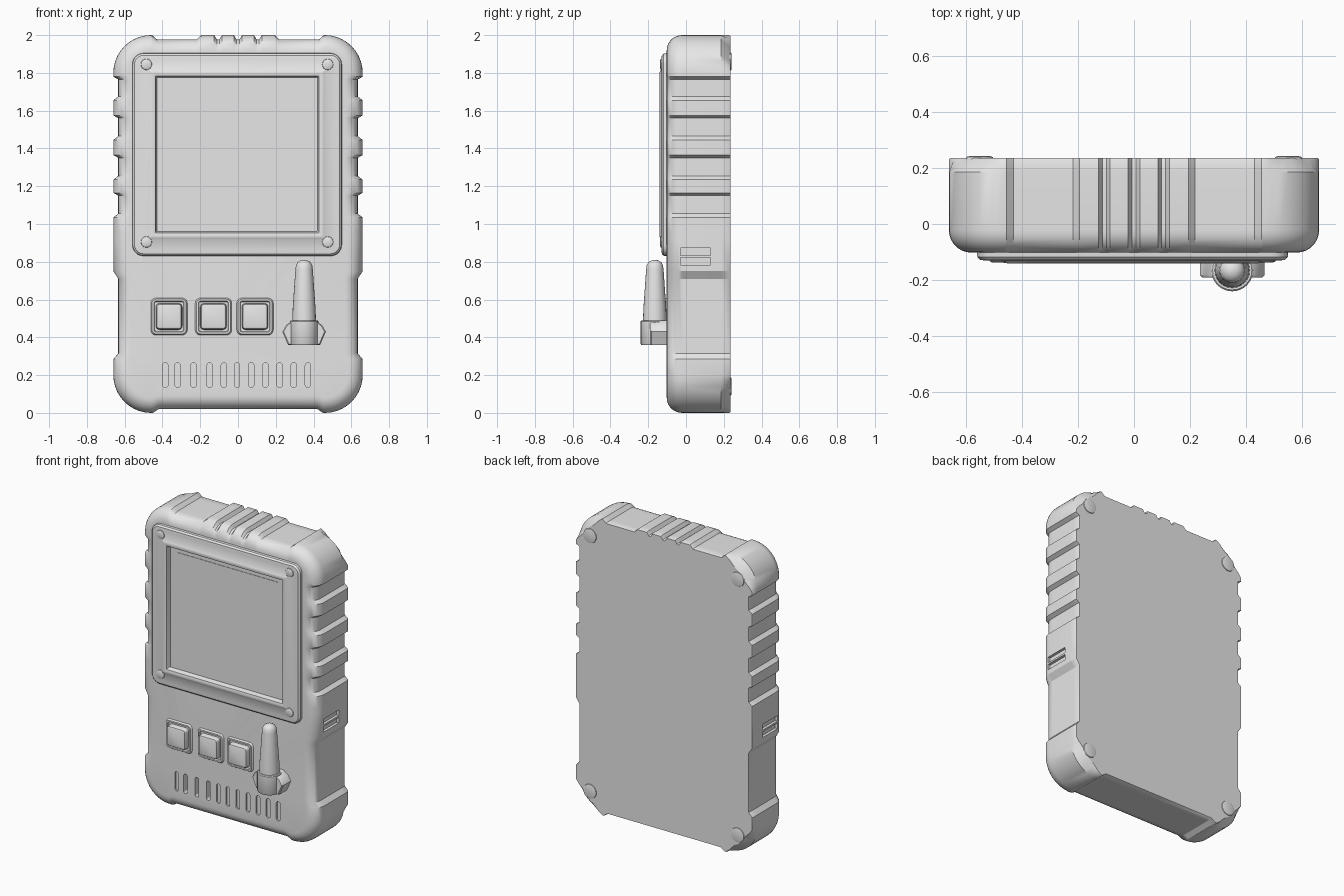
import bpy, bmesh, math
from mathutils import Vector

if "Cube" in bpy.data.objects:
    bpy.data.objects.remove(bpy.data.objects["Cube"])

grey = bpy.data.materials.new("matte grey")
grey.diffuse_color = (0.8, 0.8, 0.8, 1)
grey.use_nodes = True
grey.node_tree.nodes["Principled BSDF"].inputs["Base Color"].default_value = grey.diffuse_color


def make(name, bm, angle=35):
    bmesh.ops.recalc_face_normals(bm, faces=bm.faces)
    me = bpy.data.meshes.new(name)
    bm.to_mesh(me)
    bm.free()
    ob = bpy.data.objects.new(name, me)
    bpy.context.collection.objects.link(ob)
    me.materials.append(grey)
    bpy.ops.object.select_all(action='DESELECT')
    ob.select_set(True)
    bpy.context.view_layer.objects.active = ob
    if angle:
        bpy.ops.object.shade_smooth_by_angle(angle=math.radians(angle))
    return ob


def loft(bm, rings, start=True, end=True):
    """Skin a list of closed rings, optionally capping the two ends."""
    vs = [[bm.verts.new(p) for p in r] for r in rings]
    n = len(vs[0])
    for a, b in zip(vs, vs[1:]):
        for i in range(n):
            bm.faces.new((a[i], a[(i + 1) % n], b[(i + 1) % n], b[i]))
    if start:
        bm.faces.new(vs[0])
    if end:
        bm.faces.new(vs[-1])


def rrect(x0, x1, z0, z1, r, y, t=0.0, seg=5):
    """Rounded rectangle in the front plane, shrunk by t."""
    x0, x1, z0, z1, r = x0 + t, x1 - t, z0 + t, z1 - t, max(r - t, 0.004)
    pts = []
    for k, (cx, cz) in enumerate([(x1 - r, z1 - r), (x0 + r, z1 - r), (x0 + r, z0 + r), (x1 - r, z0 + r)]):
        for j in range(seg + 1):
            a = math.pi / 2 * (k + j / seg)
            pts.append((cx + r * math.cos(a), y, cz + r * math.sin(a)))
    return pts


def stack(name, rect, r, steps, start=False):
    """Front-facing part from (y, inset) steps."""
    bm = bmesh.new()
    loft(bm, [rrect(*rect, r, y, t) for y, t in steps], start)
    return make(name, bm)


def lathe(name, prof, loc, axis='Z', seg=24):
    bm = bmesh.new()
    rings = []
    for r, h in prof:
        ring = []
        for i in range(seg):
            a = 2 * math.pi * i / seg
            c, s = r * math.cos(a), r * math.sin(a)
            ring.append(Vector(loc) + Vector((c, s, h) if axis == 'Z' else (c, h, s)))
        rings.append(ring)
    loft(bm, rings)
    return make(name, bm)


# ---- body: rounded outline with notch depths, lofted from back to front
HW, H, R = 0.66, 2.0, 0.2
side = [(0.2, 0), (0.285, 0), (0.315, .026), (0.71, .026), (0.75, 0), (0.92, 0)]
for z0, z1 in [(0.94, 1.05), (1.15, 1.25), (1.35, 1.46), (1.56, 1.67)]:
    side += [(z0, 0 if z0 < 1 else .026), (z0 + .015, 0), (z1 - .015, 0), (z1 + .005, .026)]
side += [(1.765, .026), (1.78, 0), (1.8, 0)]
half_top = [(0, .022), (.008, .022), (.022, 0), (.085, 0), (.098, .022), (.112, .022),
            (.126, 0), (.195, 0), (.218, .022), (.43, .022), (.455, 0), (.46, 0)]
top = half_top[::-1] + [(-x, d) for x, d in half_top[1:]]
bottom = [(-.46, 0), (-.45, 0), (-.42, .02), (.42, .02), (.45, 0), (.46, 0)]

outline = []  # (point, normal, notch depth, corner weight)


def arc(cx, cz, a0):
    for j in range(1, 10):
        u = j / 10
        a = math.radians(a0 + 90 * u)
        n = Vector((math.cos(a), 0, math.sin(a)))
        outline.append((Vector((cx, 0, cz)) + n * R, n, 0, min(1, 4 * u, 4 * (1 - u))))


outline += [(Vector((HW, 0, z)), Vector((1, 0, 0)), d, 0) for z, d in side]
arc(HW - R, H - R, 0)
outline += [(Vector((x, 0, H)), Vector((0, 0, 1)), d, 0) for x, d in top]
arc(-HW + R, H - R, 90)
outline += [(Vector((-HW, 0, z)), Vector((-1, 0, 0)), d, 0) for z, d in side[::-1]]
arc(-HW + R, R, 180)
outline += [(Vector((x, 0, 0)), Vector((0, 0, -1)), d, 0) for x, d in bottom]
arc(HW - R, R, 270)


def body_ring(y, t, corner_t=0.0, notch=1.0):
    return [p - n * (t + d * notch + corner_t * w) + Vector((0, y, 0)) for p, n, d, w in outline]


rings = [body_ring(.235, 0.004, .045), body_ring(.228, 0, .038), body_ring(.185, 0)]
for k in range(8):
    a = math.pi / 2 * k / 7
    rings.append(body_ring(-.02 - .082 * math.sin(a), .08 * (1 - math.cos(a)), 0, 1 - .06 * k))
bm = bmesh.new()
loft(bm, rings)
body = make("body", bm, 0)

# ---- cut the speaker slots and the side port recesses
bm = bmesh.new()
for i, x in enumerate([-.385, -.32, -.235, -.15, -.075, -.005, .07, .145, .22, .295, .37]):
    depth = .04 if i in (1, 2, 3) else .009
    loft(bm, [rrect(x - .014, x + .014, .135, .265, .013, y) for y in (-.15, -.1 + depth)])
for s in (-1, 1):
    for z in (.80, .85):
        loft(bm, [[(x, c, e) for _, c, e in
                   [(0, -.03, z - .016), (0, .13, z - .016), (0, .13, z + .022), (0, -.03, z + .022)]]
                  for x in (s * .70, s * .642)])
cutter = make("slot_cutter", bm, 0)
cutter.hide_render = True
mod = body.modifiers.new("slots", 'BOOLEAN')
mod.object, mod.solver = cutter, 'EXACT'
bpy.context.view_layer.objects.active = body
bpy.ops.object.modifier_apply(modifier="slots")
bpy.data.objects.remove(cutter)
bpy.ops.object.select_all(action='DESELECT')
body.select_set(True)
bpy.ops.object.shade_smooth_by_angle(angle=math.radians(32))

# ---- screen frame with raised inner lip, and the display pane
stack("screen_frame", (-.56, .55, .83, 1.905), .06,
      [(-.098, 0), (-.118, .002), (-.128, .012), (-.130, .03), (-.130, .085), (-.138, .095),
       (-.140, .108), (-.136, .122), (-.106, .13)])
stack("display_pane", (-.38, .37, 1.045, 1.745), .005, [(-.106, 0), (-.109, 0)])
for x in (-.485, .475):
    for z in (.905, 1.845):
        lathe("frame_screw", [(.03, 0), (.028, -.005), (.018, -.009)], (x, -.129, z), 'Y', 16)

# ---- three buttons in shallow rims
for x in (-.365, -.13, .09):
    stack("button_rim", (x - .098, x + .098, .41, .61), .03,
          [(-.10, 0), (-.113, .008), (-.113, .018), (-.104, .022)])
    stack("button", (x - .07, x + .07, .44, .58), .02,
          [(-.102, 0), (-.130, .002), (-.137, .006), (-.140, .014)])

# ---- antenna on its mounting bracket
AX, AY = .35, -.165
bm = bmesh.new()
shape = [(-.085, .36), (.085, .36), (.115, .43), (.095, .465), (.06, .49), (-.06, .49), (-.095, .465), (-.115, .43)]
loft(bm, [[(AX + x * k, y, .425 + (z - .425) * k) for x, z in shape]
          for y, k in ((-.10, 1), (-.182, 1), (-.19, .94))])
make("antenna_bracket", bm)
lathe("antenna_hub", [(.072, .36), (.075, .365), (.075, .485), (.07, .49)], (AX, AY, 0))
lathe("antenna", [(.063, .485), (.06, .56), (.046, .76), (.043, .782), (.034, .798), (.018, .807), (.004, .81)], (AX, AY, 0))

# ---- low pads on the back corners
for x in (-.55, .55):
    for z in (.14, 1.86):
        lathe("back_pad", [(.05, -.005), (.047, .004), (.036, .007)], (x, .235, z), 'Y', 20)
